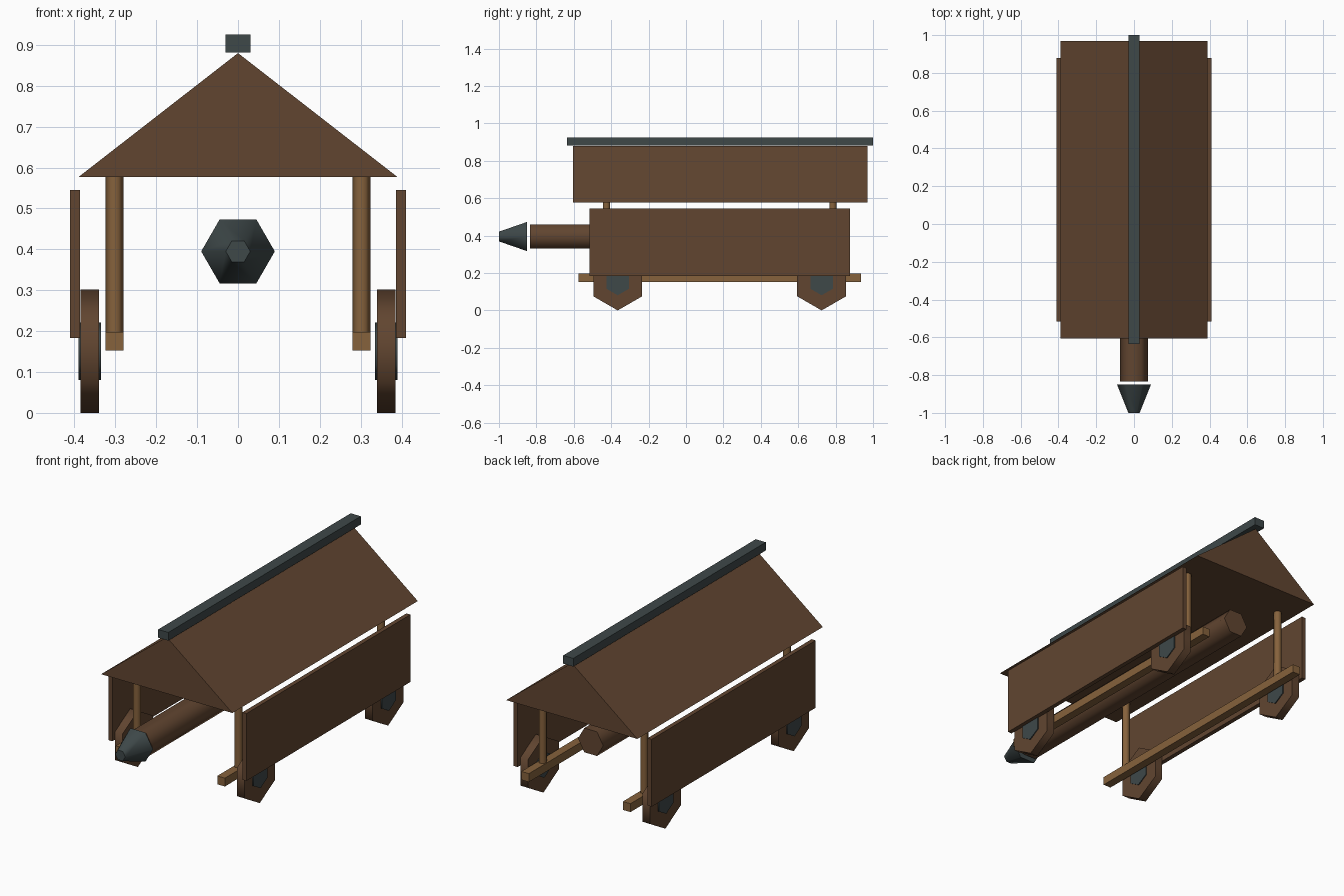
import bpy, bmesh
from math import pi
from mathutils import Matrix, Vector

cube = bpy.data.objects.get("Cube")
if cube:
    bpy.data.objects.remove(cube, do_unlink=True)


def material(name, rgb):
    linear = [((c / 255 + 0.055) / 1.055) ** 2.4 for c in rgb] + [1.0]
    mat = bpy.data.materials.new(name)
    mat.use_nodes = True
    mat.diffuse_color = linear
    bsdf = next(n for n in mat.node_tree.nodes if n.type == 'BSDF_PRINCIPLED')
    bsdf.inputs["Base Color"].default_value = linear
    return mat


DARK_WOOD = material("dark wood", (97, 69, 48))
LIGHT_WOOD = material("light wood", (134, 98, 60))
IRON = material("iron", (62, 72, 73))


def finish(name, bm, mat):
    bmesh.ops.recalc_face_normals(bm, faces=bm.faces)
    mesh = bpy.data.meshes.new(name)
    bm.to_mesh(mesh)
    bm.free()
    mesh.materials.append(mat)
    obj = bpy.data.objects.new(name, mesh)
    bpy.context.collection.objects.link(obj)
    return obj


def box(name, low, high, mat):
    low, high = Vector(low), Vector(high)
    bm = bmesh.new()
    bmesh.ops.create_cube(bm, size=1)
    bmesh.ops.scale(bm, vec=high - low, verts=bm.verts)
    bmesh.ops.translate(bm, vec=(low + high) / 2, verts=bm.verts)
    return finish(name, bm, mat)


def hex_prism(name, start, end, r_start, r_end, mat, spin=0.0):
    """Six-sided bar or cone between two points, soft sides and flat caps."""
    start, end = Vector(start), Vector(end)
    axis = end - start
    bm = bmesh.new()
    bmesh.ops.create_cone(bm, cap_ends=True, segments=6, radius1=r_start,
                          radius2=r_end, depth=axis.length)
    for face in bm.faces:
        face.smooth = len(face.verts) == 4
    # put a corner of the hexagon on the local x axis, then add the spin
    corner = max(bm.verts, key=lambda v: v.co.x).co
    offset = -Vector((1, 0)).angle_signed(corner.xy)
    turn = Vector((0, 0, 1)).rotation_difference(axis).to_matrix().to_4x4()
    bm.transform(Matrix.Translation((start + end) / 2) @ turn
                 @ Matrix.Rotation(spin - offset, 4, 'Z'))
    return finish(name, bm, mat)


# Gabled roof, extruded from its triangular end
bm = bmesh.new()
gable = bm.faces.new([bm.verts.new(p) for p in
                      ((-0.39, -0.605, 0.577), (0.39, -0.605, 0.577), (0, -0.605, 0.88))])
extruded = bmesh.ops.extrude_face_region(bm, geom=[gable], use_keep_orig=True)["geom"]
bmesh.ops.translate(bm, vec=(0, 1.575, 0),
                    verts=[g for g in extruded if isinstance(g, bmesh.types.BMVert)])
finish("roof", bm, DARK_WOOD)
box("roof_ridge", (-0.03, -0.635, 0.881), (0.03, 1, 0.925), IRON)

# Ram beam and its head
RAM_Z = 0.395
hex_prism("ram_beam", (0, -0.833, RAM_Z), (0, 0.81, RAM_Z), 0.075, 0.075, DARK_WOOD)
hex_prism("ram_head", (0, -0.85, RAM_Z), (0, -1, RAM_Z), 0.09, 0.03, IRON)

# Frame, side walls and wheels on both sides
for side, s in (("left", 1), ("right", -1)):
    box(side + "_rail", (s * 0.302 - 0.0225, -0.575, 0.153),
        (s * 0.302 + 0.0225, 0.935, 0.198), LIGHT_WOOD)
    box(side + "_wall", (s * 0.3985 - 0.012, -0.515, 0.183),
        (s * 0.3985 + 0.012, 0.878, 0.545), DARK_WOOD)
    for end, post_y, wheel_y in (("front", -0.425, -0.365), ("back", 0.785, 0.725)):
        part = end + "_" + side
        hex_prism(part + "_post", (s * 0.302, post_y, 0.19),
                  (s * 0.302, post_y, 0.578), 0.0215, 0.0215, LIGHT_WOOD)
        for kind, half, radius, mat in (("wheel", 0.0225, 0.151, DARK_WOOD),
                                        ("hub", 0.0275, 0.07, IRON)):
            hex_prism(part + "_" + kind, (s * 0.3625 - half, wheel_y, 0.151),
                      (s * 0.3625 + half, wheel_y, 0.151), radius, radius, mat)
